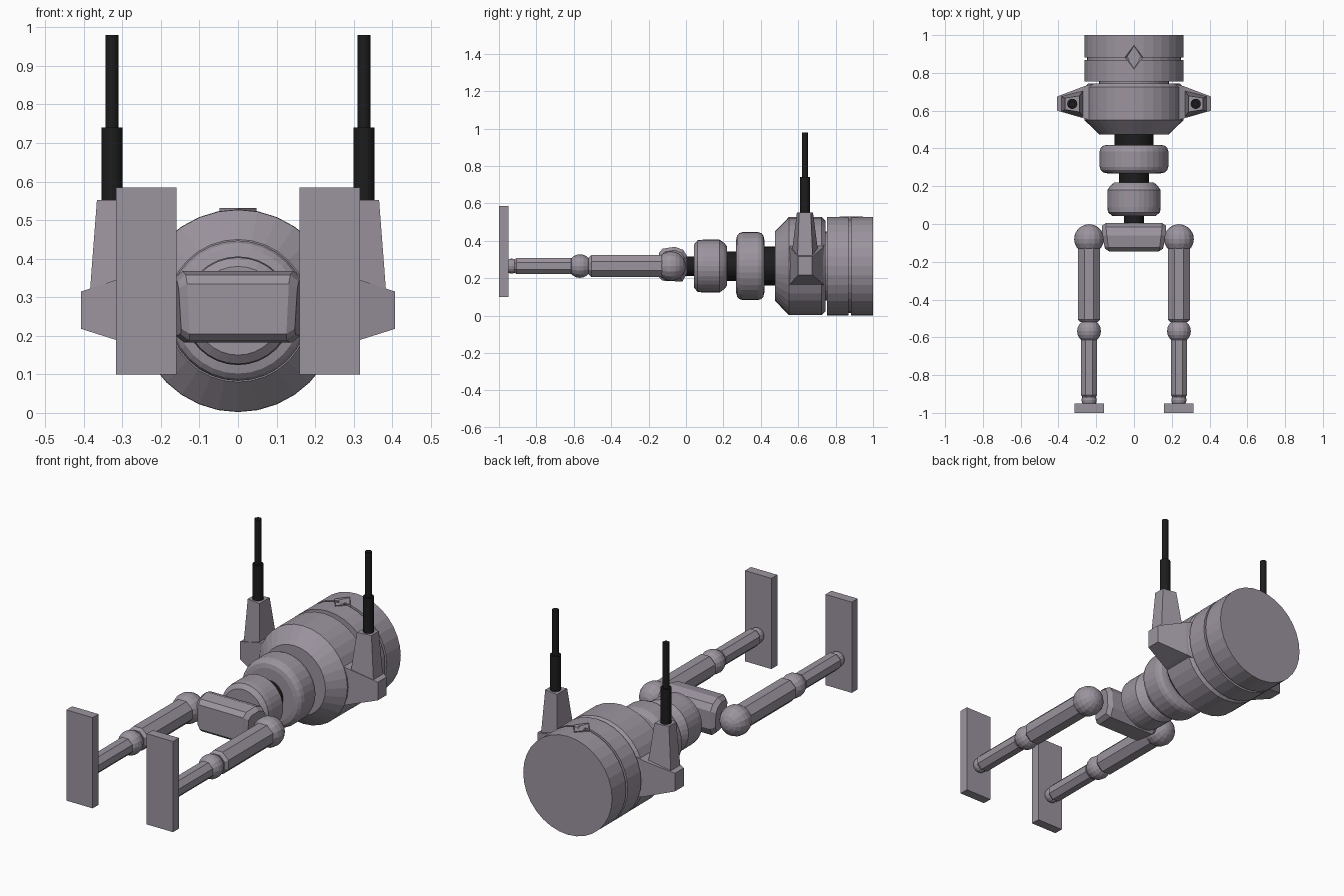
import bpy, bmesh, math
from mathutils import Matrix, Vector

if "Cube" in bpy.data.objects:
    bpy.data.objects.remove(bpy.data.objects["Cube"])


def material(name, col):
    m = bpy.data.materials.new(name)
    m.diffuse_color = (*col, 1)
    m.use_nodes = True
    m.node_tree.nodes["Principled BSDF"].inputs["Base Color"].default_value = m.diffuse_color
    return m


GREY = material("mauve grey", (0.33, 0.295, 0.345))
DARK = material("rubber black", (0.012, 0.012, 0.013))
CZ = 0.265  # height of the body axis


def finish(name, bm, mat):
    bmesh.ops.recalc_face_normals(bm, faces=bm.faces)
    me = bpy.data.meshes.new(name)
    bm.to_mesh(me)
    bm.free()
    me.materials.append(mat)
    ob = bpy.data.objects.new(name, me)
    bpy.context.collection.objects.link(ob)
    return ob


def loft(name, rings, mat):
    """Skin a list of equal-length point rings and cap both ends."""
    bm = bmesh.new()
    vs = [[bm.verts.new(p) for p in r] for r in rings]
    n = len(vs[0])
    for a, b in zip(vs, vs[1:]):
        for i in range(n):
            j = (i + 1) % n
            bm.faces.new((a[i], a[j], b[j], b[i]))
    bm.faces.new(vs[0])
    bm.faces.new(vs[-1])
    return finish(name, bm, mat)


def lathe(name, profile, mat, x=0, n=32, turn=0.0):
    """Turned part along y; profile holds (y, radius)."""
    rings = []
    for y, r in profile:
        angs = [2 * math.pi * (i + turn) / n for i in range(n)]
        rings.append([(x + r * math.cos(a), y, CZ + r * math.sin(a)) for a in angs])
    return loft(name, rings, mat)


def post(name, x, y, z0, z1, r):
    bm = bmesh.new()
    bmesh.ops.create_cone(bm, cap_ends=True, segments=16, radius1=r, radius2=r,
                          depth=z1 - z0, matrix=Matrix.Translation((x, y, (z0 + z1) / 2)))
    return finish(name, bm, DARK)


def ball(name, x, y, r):
    bm = bmesh.new()
    mat = Matrix.Translation((x, y, CZ)) @ Matrix.Rotation(math.pi / 2, 4, 'X')
    bmesh.ops.create_uvsphere(bm, u_segments=16, v_segments=10, radius=r, matrix=mat)
    return finish(name, bm, GREY)


# Head, with a groove around it, and its neck
lathe("head", [(0.755, 0.263), (0.868, 0.263), (0.868, 0.25), (0.882, 0.25),
               (0.882, 0.263), (1.0, 0.263)], GREY)
lathe("neck", [(0.72, 0.185), (0.78, 0.185)], GREY)

# Chest, two body rings and the dark joints between them
lathe("chest", [(0.475, 0.185), (0.55, 0.262), (0.725, 0.262), (0.745, 0.242)], GREY)
lathe("waist_joint", [(0.38, 0.104), (0.50, 0.104)], DARK)
lathe("upper_ring", [(0.268, 0.14), (0.273, 0.163), (0.285, 0.176), (0.303, 0.182),
                     (0.385, 0.182), (0.403, 0.176), (0.414, 0.163), (0.419, 0.14)], GREY)
lathe("middle_joint", [(0.19, 0.079), (0.30, 0.079)], DARK)
lathe("lower_ring", [(0.043, 0.115), (0.062, 0.138), (0.09, 0.141), (0.18, 0.141),
                     (0.205, 0.123), (0.219, 0.105)], GREY)
lathe("hip_joint", [(-0.03, 0.052), (0.07, 0.052)], DARK)

# Pelvis: rounded block, narrower towards the legs
section = [(-0.145, 0.205), (-0.145, 0.335), (-0.125, 0.358), (-0.06, 0.368),
           (-0.015, 0.352), (0.005, 0.32), (0.005, 0.225), (-0.02, 0.182), (-0.125, 0.187)]
rings = []
for side, shrink in ((-1, 0.8), (-1, 1), (1, 1), (1, 0.8)):
    ring = []
    for y, z in section:
        half = 0.168 + 0.12 * min(y, 0) + (z - 0.27) * 0.05
        ring.append((side * (half - (0.012 if shrink < 1 else 0.022) * (shrink == 1)),
                     -0.07 + (y + 0.07) * shrink, 0.272 + (z - 0.272) * shrink))
    rings.append(ring)
loft("pelvis", rings, GREY)

# Diamond badge with a sunken middle and a round stud on top of the head
bm = bmesh.new()
base = [bm.verts.new(p) for p in ((0.048, 0.883, 0.50), (0, 0.946, 0.50),
                                  (-0.048, 0.883, 0.50), (0, 0.82, 0.50))]
f = bm.faces.new(base)
ext = bmesh.ops.extrude_face_region(bm, geom=[f])
bmesh.ops.translate(bm, vec=(0, 0, 0.031),
                    verts=[e for e in ext["geom"] if isinstance(e, bmesh.types.BMVert)])
bm.normal_update()
top = max(bm.faces, key=lambda q: q.calc_center_median().z)
bmesh.ops.inset_region(bm, faces=[top], thickness=0.013)
bmesh.ops.translate(bm, vec=(0, 0, -0.01), verts=top.verts)
finish("diamond_badge", bm, GREY)
bm = bmesh.new()
bmesh.ops.create_cone(bm, cap_ends=True, segments=12, radius1=0.018, radius2=0.018,
                      depth=0.03, matrix=Matrix.Translation((0, 0.883, 0.513)))
finish("badge_stud", bm, GREY)


def rect_x(x, y0, y1, z0, z1):
    return [(x, y0, z0), (x, y1, z0), (x, y1, z1), (x, y0, z1)]


for s, side in ((-1, "left"), (1, "right")):
    # Shoulder block and antenna
    loft(side + "_shoulder", [rect_x(s * 0.20, 0.54, 0.745, 0.155, 0.385),
                              rect_x(s * 0.262, 0.558, 0.73, 0.172, 0.363),
                              rect_x(s * 0.407, 0.60, 0.675, 0.218, 0.315)], GREY)
    xi, xo = s * 0.265, s * 0.386
    ti, to = s * 0.288, s * 0.366
    loft(side + "_antenna_base", [
        [(xi, 0.56, 0.29), (xo, 0.595, 0.29), (xo, 0.678, 0.29), (xi, 0.713, 0.29)],
        [(ti, 0.593, 0.552), (to, 0.605, 0.552), (to, 0.667, 0.552), (ti, 0.679, 0.552)]], GREY)
    post(side + "_antenna_sleeve", s * 0.327, 0.636, 0.54, 0.74, 0.027)
    post(side + "_antenna_rod", s * 0.327, 0.636, 0.73, 0.98, 0.0168)
    # Leg
    x = s * 0.238
    ball(side + "_hip", x, -0.08, 0.079)
    lathe(side + "_thigh", [(-0.52, 0.05), (-0.505, 0.064), (-0.13, 0.064), (-0.11, 0.05)],
          GREY, x, 8, 0.5)
    ball(side + "_knee", x, -0.567, 0.063)
    lathe(side + "_shin", [(-0.92, 0.035), (-0.905, 0.047), (-0.615, 0.047), (-0.60, 0.035)],
          GREY, x, 8, 0.5)
    ball(side + "_ankle", x, -0.932, 0.04)
    # Foot plate
    loft(side + "_foot", [rect_x(s * 0.16, -1.0, -0.95, 0.10, 0.585),
                          rect_x(s * 0.316, -1.0, -0.95, 0.10, 0.585)], GREY)
